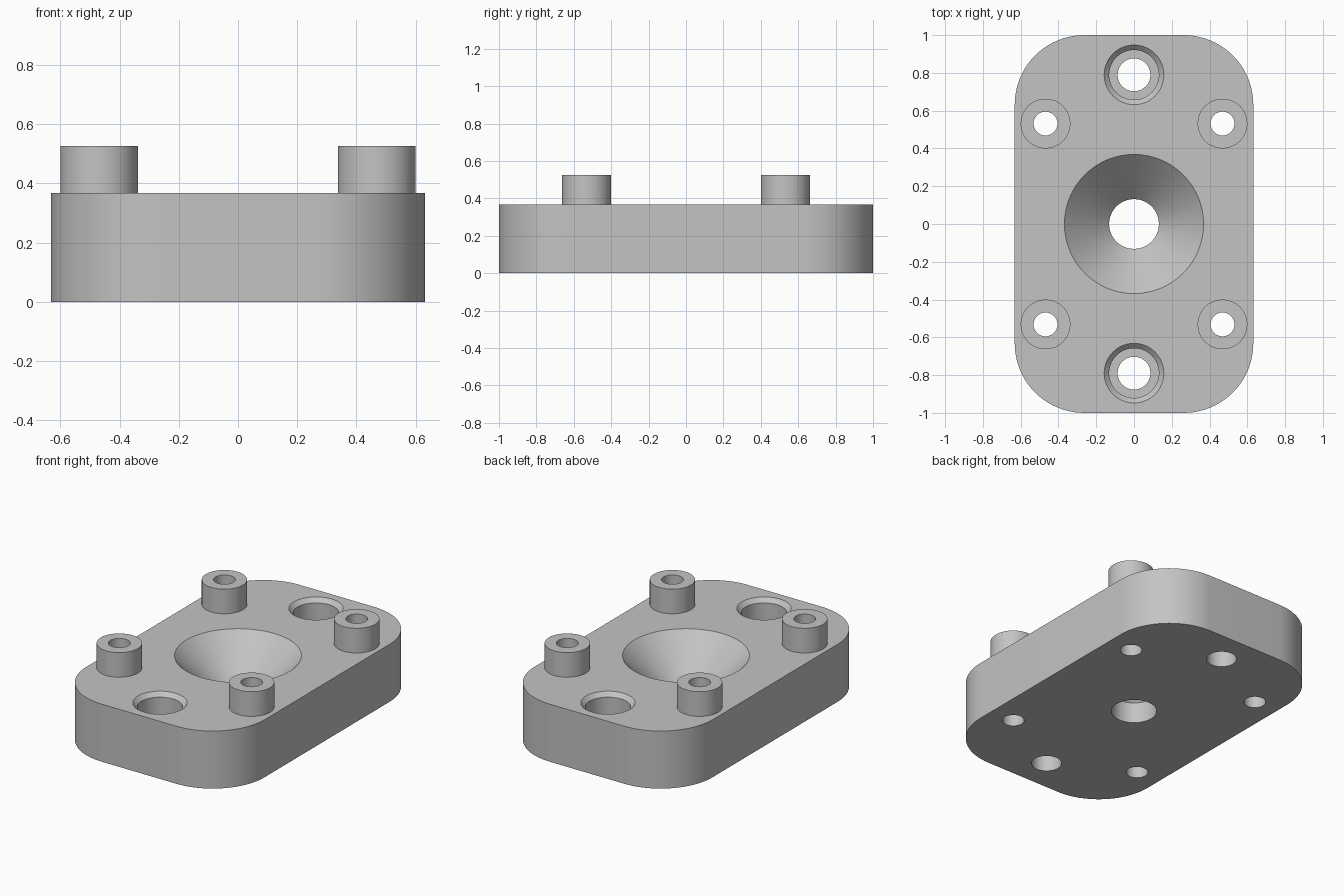
import bpy
import bmesh
from math import cos, sin, pi, radians

if "Cube" in bpy.data.objects:
    bpy.data.objects.remove(bpy.data.objects["Cube"], do_unlink=True)

UNIT = 1 / 19            # one millimetre in scene units
LENGTH, WIDTH, HEIGHT, CORNER = 38, 24, 7, 7
POST_X, POST_Y, POST_TOP = 8.9, 10.1, 10
SCREW_Y = 15
SEGMENTS = 64

grey = bpy.data.materials.new("plain_grey")
grey.use_nodes = True
grey.diffuse_color = (0.55, 0.55, 0.55, 1)
grey.node_tree.nodes["Principled BSDF"].inputs["Base Color"].default_value = grey.diffuse_color


def finish(name, bm):
    bmesh.ops.recalc_face_normals(bm, faces=bm.faces)
    bmesh.ops.scale(bm, vec=(UNIT, UNIT, UNIT), verts=bm.verts)
    mesh = bpy.data.meshes.new(name)
    bm.to_mesh(mesh)
    bm.free()
    mesh.materials.append(grey)
    obj = bpy.data.objects.new(name, mesh)
    bpy.context.collection.objects.link(obj)
    return obj


def turned(name, x, y, profile):
    """Closed solid turned about a vertical axis from (radius, height) points."""
    bm = bmesh.new()
    angles = [2 * pi * i / SEGMENTS for i in range(SEGMENTS)]
    rings = [[bm.verts.new((x + r * cos(a), y + r * sin(a), z)) for a in angles]
             for r, z in profile]
    for low, high in zip(rings, rings[1:]):
        for i in range(SEGMENTS):
            j = (i + 1) % SEGMENTS
            bm.faces.new((low[i], low[j], high[j], high[i]))
    bm.faces.new(rings[0])
    bm.faces.new(rings[-1])
    return finish(name, bm)


def combine(target, tool, operation):
    tool.hide_render = True
    mod = target.modifiers.new(tool.name, "BOOLEAN")
    mod.operation = operation
    mod.solver = "EXACT"
    mod.object = tool
    bpy.context.view_layer.objects.active = target
    bpy.ops.object.modifier_apply(modifier=mod.name)
    bpy.data.objects.remove(tool, do_unlink=True)


# Plate with rounded vertical corners
bm = bmesh.new()
bmesh.ops.create_cube(bm, size=1)
bmesh.ops.scale(bm, vec=(WIDTH, LENGTH, HEIGHT), verts=bm.verts)
bmesh.ops.translate(bm, vec=(0, 0, HEIGHT / 2), verts=bm.verts)
uprights = [e for e in bm.edges if abs(e.verts[0].co.z - e.verts[1].co.z) > 1]
bmesh.ops.bevel(bm, geom=uprights, offset=CORNER, segments=20, profile=0.5, affect="EDGES")
plate = finish("mounting_plate", bm)

# Four corner posts, each drilled right through
for sx in (-1, 1):
    for sy in (-1, 1):
        x, y = sx * POST_X, sy * POST_Y
        combine(plate, turned("post", x, y, [(2.5, HEIGHT / 2), (2.5, POST_TOP)]), "UNION")
        combine(plate, turned("post_hole", x, y, [(1.2, -1), (1.2, POST_TOP + 1)]), "DIFFERENCE")

# Chamfered, counterbored screw holes at both ends
for sy in (-1, 1):
    profile = [(1.65, -1), (1.65, 3.5), (2.5, 3.5), (2.5, 6.5), (3, HEIGHT), (3, 8)]
    combine(plate, turned("screw_hole", 0, sy * SCREW_Y, profile), "DIFFERENCE")

# Large central funnel
funnel = [(2.5, -1), (2.5, 2.5), (7, HEIGHT), (7, 8)]
combine(plate, turned("funnel", 0, 0, funnel), "DIFFERENCE")

# Smooth walls, crisp edges
bpy.ops.object.select_all(action="DESELECT")
plate.select_set(True)
bpy.context.view_layer.objects.active = plate
bpy.ops.object.shade_smooth_by_angle(angle=radians(30))
